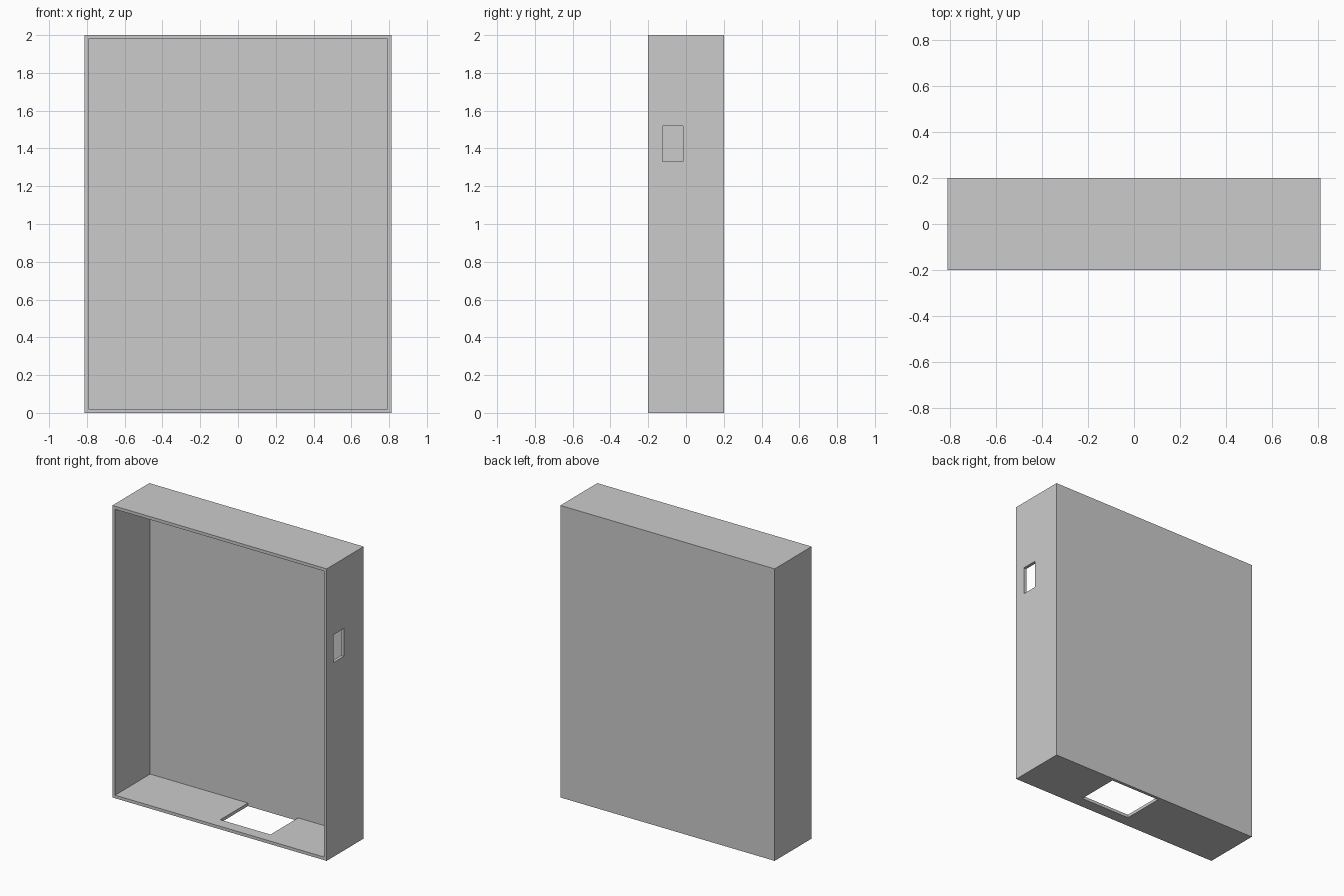
import bpy, bmesh
from mathutils import Vector

if "Cube" in bpy.data.objects:
    bpy.data.objects.remove(bpy.data.objects["Cube"])

W, D, H, T = 0.812, 0.2, 2.0, 0.021  # half width, half depth, height, wall


def box(name, lo, hi):
    lo, hi = Vector(lo), Vector(hi)
    bm = bmesh.new()
    bmesh.ops.create_cube(bm, size=1)
    for v in bm.verts:
        v.co = Vector([(lo[i] + hi[i]) / 2 + v.co[i] * (hi[i] - lo[i]) for i in range(3)])
    mesh = bpy.data.meshes.new(name)
    bm.to_mesh(mesh)
    bm.free()
    ob = bpy.data.objects.new(name, mesh)
    bpy.context.collection.objects.link(ob)
    return ob


def cut(target, name, lo, hi):
    cutter = box(name, lo, hi)
    cutter.hide_render = True
    mod = target.modifiers.new(name, 'BOOLEAN')
    mod.operation, mod.solver, mod.object = 'DIFFERENCE', 'EXACT', cutter
    bpy.context.view_layer.objects.active = target
    bpy.ops.object.modifier_apply(modifier=mod.name)
    bpy.data.objects.remove(cutter)


# Open-fronted cabinet shell
cabinet = box("cabinet_shell", (-W, -D, 0), (W, D, H))
cut(cabinet, "cavity", (-W + T, -D - 0.1, T), (W - T, D - T, H - T))
# Floor opening, reaching the back panel
cut(cabinet, "floor_opening", (-0.05, -0.12, -0.1), (0.33, D - T, 0.1))
# Small window in the right wall
cut(cabinet, "side_opening", (W - 0.1, -0.125, 1.33), (W + 0.1, -0.015, 1.52))
